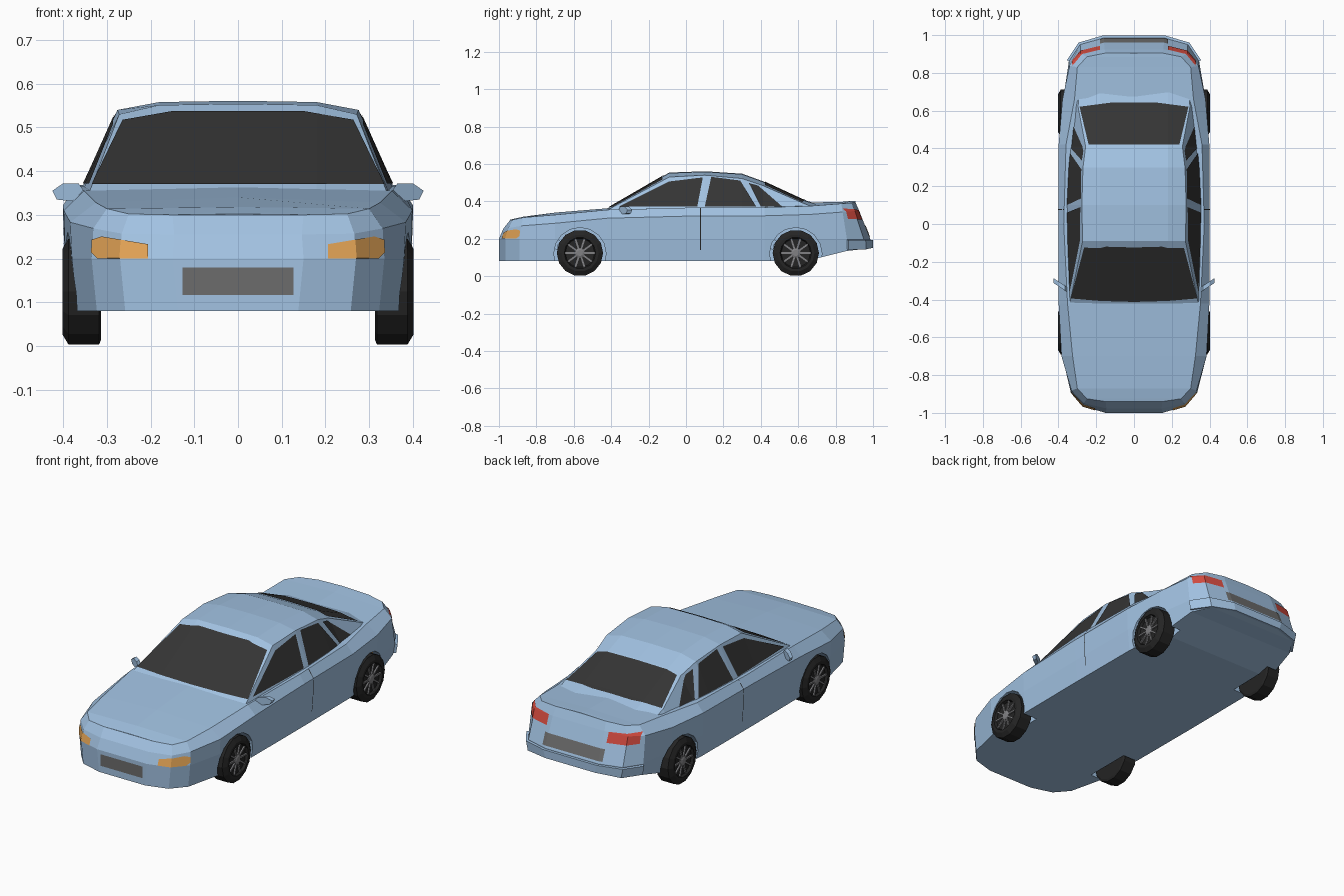
import bpy, bmesh
from math import sin, cos, pi
from mathutils import Vector, Matrix

if "Cube" in bpy.data.objects:
    bpy.data.objects.remove(bpy.data.objects["Cube"])


def material(name, *rgb):
    m = bpy.data.materials.new(name)
    m.diffuse_color = (*rgb, 1)
    m.use_nodes = True
    m.node_tree.nodes["Principled BSDF"].inputs["Base Color"].default_value = m.diffuse_color
    return m


PAINT = material("paint", .36, .54, .76)
GLASS = material("glass", .035, .035, .035)
RUBBER = material("rubber", .018, .018, .018)
AMBER = material("amber", .75, .36, .09)
RED = material("red", .65, .07, .05)
PLATE = material("plate", .15, .15, .15)
METAL = material("metal", .22, .22, .23)


def make(name, bm, mat, mirror=False):
    me = bpy.data.meshes.new(name)
    bm.to_mesh(me)
    bm.free()
    ob = bpy.data.objects.new(name, me)
    bpy.context.collection.objects.link(ob)
    if mat:
        me.materials.append(mat)
    if mirror:
        ob.modifiers.new("mirror", 'MIRROR').use_mirror_merge = False
    return ob


def bridge(bm, rings):
    for a, b in zip(rings, rings[1:]):
        for j in range(len(a)):
            k = (j + 1) % len(a)
            bm.faces.new((a[j], a[k], b[k], b[j]))


def loft(name, halves, mat):
    """Closed symmetric loft; each half section runs from bottom edge to centre top."""
    bm = bmesh.new()
    rings = []
    for h in halves:
        pts = h + [(-x, y, z) for x, y, z in reversed(h[:-1])]
        rings.append([bm.verts.new(p) for p in pts])
    bridge(bm, rings)
    k = len(halves[0]) - 1
    for r in (rings[0], rings[-1]):
        n = len(r)
        for j in range(k - 1):
            bm.faces.new((r[j], r[j + 1], r[n - 2 - j], r[n - 1 - j]))
        bm.faces.new((r[k - 1], r[k], r[k + 1]))
    bmesh.ops.recalc_face_normals(bm, faces=bm.faces)
    return make(name, bm, mat)


def patch(name, src, axis, outline, facing, mat, push=.003, limit=.3, mirror=False):
    """Cut a convex outline, projected along an axis, out of a copy of a surface."""
    bm = bmesh.new()
    bm.from_mesh(src.data)
    facing = Vector(facing).normalized()
    bm.normal_update()
    bmesh.ops.delete(bm, geom=[f for f in bm.faces if f.normal.dot(facing) < limit],
                     context='FACES')

    def lift(p):
        q = list(p)
        q.insert(axis, 0)
        return Vector(q)
    pts = [lift(p) for p in outline]
    mid = sum(pts, Vector()) / len(pts)
    for a, b in zip(pts, pts[1:] + pts[:1]):
        no = (b - a).cross(lift((0, 0)) + Vector([i == axis for i in range(3)]))
        if no.dot(a - mid) < 0:
            no = -no
        bmesh.ops.bisect_plane(bm, geom=bm.verts[:] + bm.edges[:] + bm.faces[:],
                               plane_co=a, plane_no=no, clear_outer=True)
    bm.normal_update()
    for v in bm.verts:
        v.co += v.normal * push
    for f in bm.faces:
        f.material_index = 0
    return make(name, bm, mat, mirror)


def symmetric(pts):
    return pts + [(-x, z) for x, z in reversed(pts)]


def lathe(bm, profile, y, z, sides):
    """Revolve (x, radius) points about an axle parallel to x."""
    rings = [[bm.verts.new((x, y + r * cos(2 * pi * i / sides), z + r * sin(2 * pi * i / sides)))
              for i in range(sides)] for x, r in profile]
    bridge(bm, rings)
    bm.faces.new(rings[0])
    bm.faces.new(rings[-1])
    bmesh.ops.recalc_face_normals(bm, faces=bm.faces)


# Lower body: y, half width, bottom z, then top edge y, half width, z, centre z
stations = [
    (-1.0, .15, .08, -.94, .15, .300, .302), (-.965, .27, .08, -.925, .25, .302, .306),
    (-.89, .335, .08, -.87, .30, .314, .318), (-.70, .38, .08, -.70, .325, .328, .340),
    (-.42, .395, .08, -.42, .352, .355, .363), (0, .397, .08, 0, .372, .366, .367),
    (.42, .395, .08, .42, .36, .368, .372), (.66, .375, .085, .66, .315, .375, .394),
    (.86, .345, .135, .83, .30, .388, .397), (.95, .285, .145, .885, .25, .392, .402),
    (.985, .16, .152, .905, .15, .397, .402)]
halves = []
for y, w, zb, yt, wt, zt, zc in stations:
    t = .4 if y < 0 else .75
    halves.append([(w - .012, y, zb), (w, y, .2), (w + (.01 if abs(y) < .8 else -.01) * .4,
                  y + t * (yt - y), zt - .045), (wt, yt, zt), (0, yt, zc)])
body = loft("lower_body", halves, PAINT)

# Wheel arches
AXLES = (-.567, .587)
bm = bmesh.new()
for y in AXLES:
    for xs in ((.295, .5), (-.5, -.295)):
        part = bmesh.new()
        lathe(part, [(x, .14) for x in xs], y, .12, 16)
        me = bpy.data.meshes.new("arch")
        part.to_mesh(me)
        part.free()
        bm.from_mesh(me)
cutter = make("arch_cutter", bm, None)
cutter.hide_render = True
mod = body.modifiers.new("arches", 'BOOLEAN')
mod.operation, mod.solver, mod.object = 'DIFFERENCE', 'EXACT', cutter
bpy.context.view_layer.objects.active = body
bpy.ops.object.modifier_apply(modifier=mod.name)
bpy.data.objects.remove(cutter)

# Cabin: y, base half width, base z, rail half width, rail z, roof z
roof = [(-.43, .35, .34, .342, .348, .354), (-.09, .363, .34, .272, .53, .551),
        (.1, .366, .34, .276, .54, .558), (.3, .357, .34, .27, .522, .545),
        (.41, .347, .34, .256, .485, .505), (.62, .325, .34, .296, .393, .408),
        (.70, .31, .34, .29, .36, .383)]
cabin = loft("cabin", [[(wb, y, zb), (wr, y, zr), (.18, y, zt), (0, y, zt + .003)]
                       for y, wb, zb, wr, zr, zt in roof], PAINT)

# Glass
patch("windscreen", cabin, 1, symmetric([(.335, .368), (.264, .515), (.15, .535)]),
      (0, -1, 0), GLASS)
patch("rear_window", cabin, 2, symmetric([(.24, .42), (.288, .62), (.12, .642)]),
      (0, .4, .9), GLASS, limit=.5)
for name, outline in {
        "front_side_window": [(-.36, .37), (-.09, .505), (.09, .527), (.06, .37)],
        "rear_side_window": [(.10, .37), (.135, .53), (.29, .51), (.375, .37)],
        "quarter_window": [(.40, .37), (.335, .497), (.385, .483), (.515, .37)]}.items():
    patch(name, cabin, 0, outline, (1, 0, 0), GLASS, mirror=True, limit=.6)

# Lamps, plates, door seam
patch("headlight", body, 1, [(.205, .232), (.31, .25), (.335, .242), (.335, .215), (.32, .2),
      (.205, .2)], (0, -1, 0), AMBER, mirror=True)
patch("tail_light", body, 1, [(.18, .30), (.18, .352), (.325, .36), (.325, .305)],
      (0, 1, 0), RED, mirror=True)
patch("front_plate", body, 1, symmetric([(.127, .117), (.127, .18)]), (0, -1, 0), PLATE)
patch("rear_plate", body, 1, symmetric([(.18, .21), (.18, .27)]), (0, 1, 0), PLATE)
patch("door_seam", body, 0, [(.075, .14), (.075, .365), (.079, .365), (.079, .14)],
      (1, 0, 0), RUBBER, push=.001, mirror=True)

# Rear bumper lip
lip = patch("rear_bumper", body, 1, symmetric([(.36, .145), (.36, .195)]), (0, 1, 0), PAINT,
            push=.014)
solid = lip.modifiers.new("thickness", 'SOLIDIFY')
solid.thickness, solid.offset = .016, -1

# Door mirrors
bm = bmesh.new()
shape = [(.345, .345), (.37, .33), (.415, .335), (.425, .355), (.40, .372), (.365, .372)]
rings = [[bm.verts.new((x, y + (x - .345) * .65, z)) for x, z in shape] for y in (-.365, -.34)]
bridge(bm, rings)
for r in rings:
    bm.faces.new(r)
bmesh.ops.recalc_face_normals(bm, faces=bm.faces)
make("door_mirror", bm, PAINT, mirror=True)

# Wheels: tyre, then hub with spokes
for label, y in zip(("front", "rear"), AXLES):
    bm = bmesh.new()
    lathe(bm, [(.313, .112), (.318, .124), (.388, .124), (.402, .10), (.402, .084),
               (.388, .078)], y, .124, 14)
    make(label + "_tyre", bm, RUBBER, mirror=True)
    bm = bmesh.new()
    lathe(bm, [(.385, .026), (.396, .026), (.4, .016)], y, .124, 10)
    for i in range(10):
        m = (Matrix.Translation((.392, y, .124)) @ Matrix.Rotation(i * pi / 5, 4, 'X')
             @ Matrix.Translation((0, .05, 0)) @ Matrix.Diagonal((.008, .06, .009, 1)))
        bmesh.ops.create_cube(bm, size=1, matrix=m)
    make(label + "_rim", bm, METAL, mirror=True)
